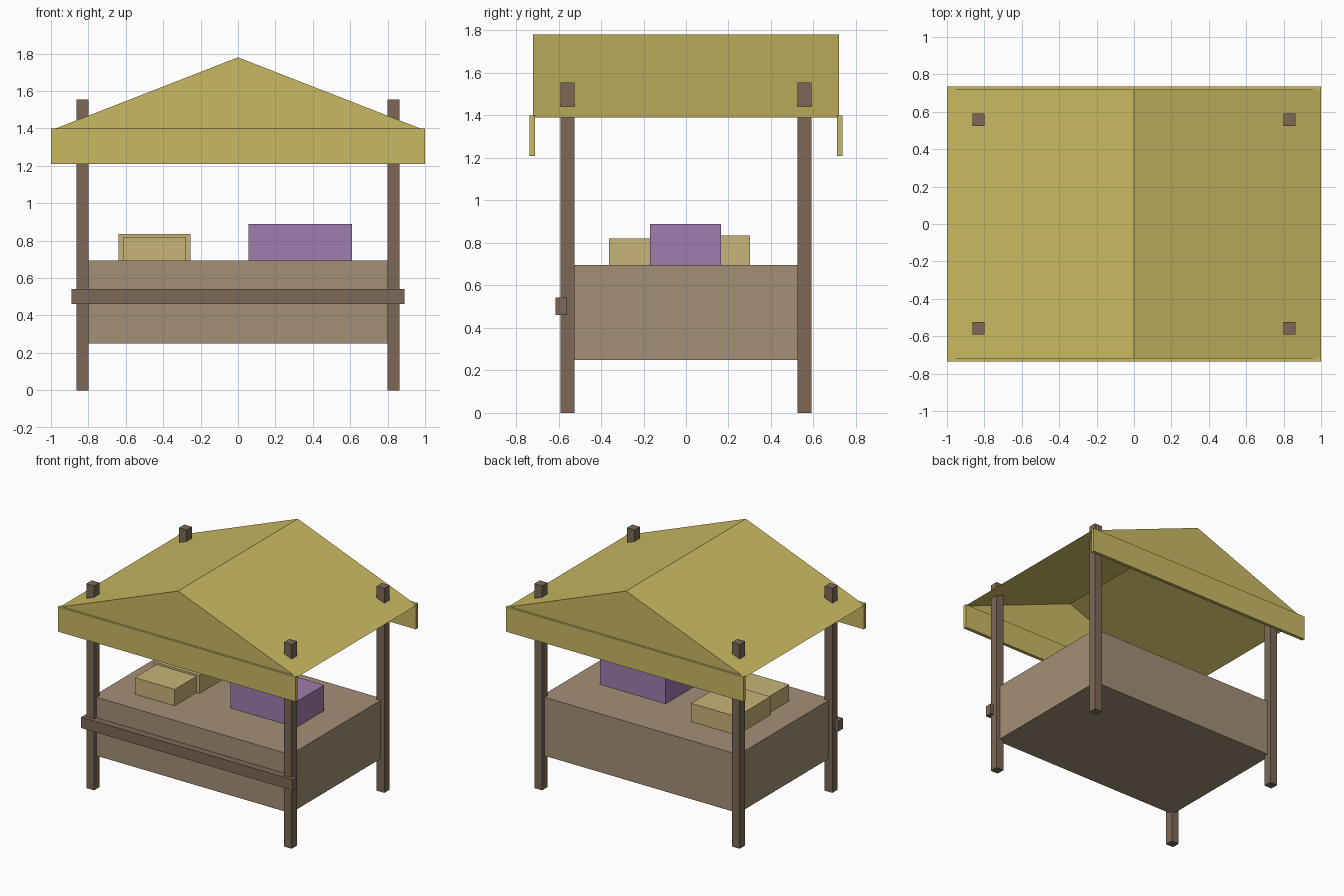
import bpy, bmesh

if "Cube" in bpy.data.objects:
    bpy.data.objects.remove(bpy.data.objects["Cube"])


def material(name, rgb):
    # sRGB 0-255 to linear
    lin = [((c / 255 + 0.055) / 1.055) ** 2.4 for c in rgb]
    m = bpy.data.materials.new(name)
    m.diffuse_color = (*lin, 1)
    m.use_nodes = True
    m.node_tree.nodes["Principled BSDF"].inputs["Base Color"].default_value = m.diffuse_color
    return m


dark_wood = material("dark wood", (125, 105, 87))
light_wood = material("light wood", (163, 143, 118))
straw = material("straw yellow", (201, 185, 98))
tan = material("crate tan", (200, 180, 121))
purple = material("purple", (160, 125, 174))


def add(name, bm, mat):
    bmesh.ops.recalc_face_normals(bm, faces=bm.faces)
    me = bpy.data.meshes.new(name)
    bm.to_mesh(me)
    bm.free()
    me.materials.append(mat)
    ob = bpy.data.objects.new(name, me)
    bpy.context.collection.objects.link(ob)
    return ob


def box(name, x, y, z, mat):
    # box from (min, max) pairs
    bm = bmesh.new()
    bmesh.ops.create_cube(bm, size=1)
    for v in bm.verts:
        for i, (lo, hi) in enumerate((x, y, z)):
            v.co[i] = hi if v.co[i] > 0 else lo
    return add(name, bm, mat)


# corner posts
PX, PY, H = 0.832, 0.557, 0.0325
for sx, side in ((-1, "left"), (1, "right")):
    for sy, end in ((-1, "front"), (1, "back")):
        box(f"{end}_{side}_post", (sx * PX - H, sx * PX + H),
            (sy * PY - H, sy * PY + H), (0, 1.555), dark_wood)

# counter body running through the post centres, and the front rail
box("counter", (-PX, PX), (-PY, PY), (0.25, 0.695), light_wood)
box("front_rail", (-0.89, 0.89), (-0.615, -0.56), (0.46, 0.542), dark_wood)

# goods on the counter
box("back_crate", (-0.64, -0.255), (-0.1, 0.302), (0.69, 0.835), tan)
box("front_crate", (-0.615, -0.28), (-0.362, -0.09), (0.69, 0.82), tan)
box("purple_crate", (0.055, 0.61), (-0.17, 0.165), (0.69, 0.89), purple)

# roof shell: two slopes and two gables, open underneath
bm = bmesh.new()
ends = [[bm.verts.new(p) for p in ((-1, y, 1.39), (0, y, 1.78), (1, y, 1.39))]
        for y in (-0.72, 0.72)]
(a, b, c), (d, e, f) = ends
for face in ((a, b, c), (d, f, e), (a, d, e, b), (b, e, f, c)):
    bm.faces.new(face)
add("roof", bm, straw)

# hanging valances at front and back
for s, end in ((-1, "front"), (1, "back")):
    y = sorted((s * 0.71, s * 0.736))
    box(f"{end}_valance", (-1, 1), y, (1.21, 1.40), straw)
